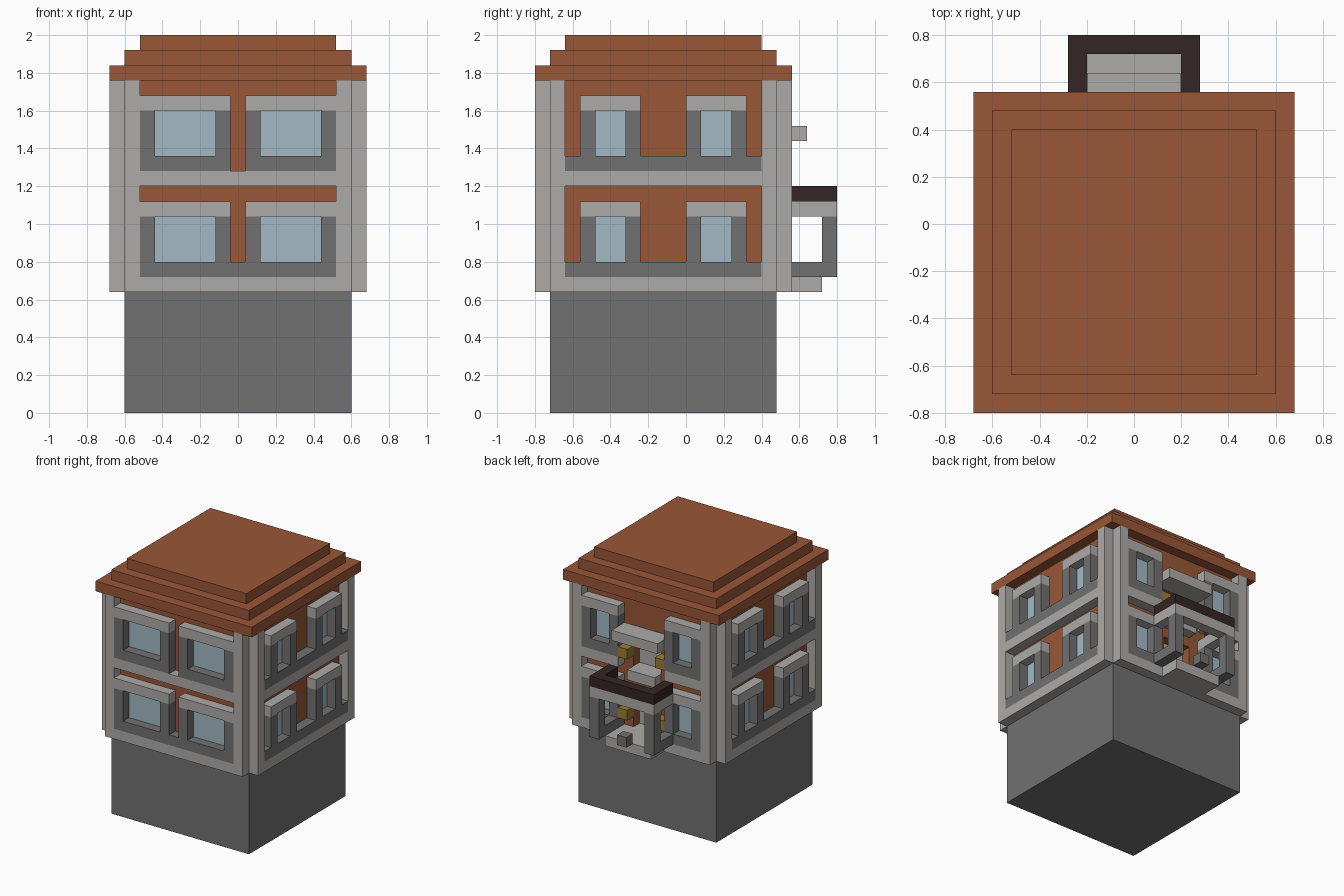
import bpy
import bmesh

if "Cube" in bpy.data.objects:
    bpy.data.objects.remove(bpy.data.objects["Cube"])


def material(name, rgb):
    mat = bpy.data.materials.new(name)
    mat.use_nodes = True
    mat.diffuse_color = (*rgb, 1)
    mat.node_tree.nodes["Principled BSDF"].inputs["Base Color"].default_value = (*rgb, 1)
    return mat


LIGHT = material("light_stone", (0.42, 0.41, 0.40))
DARK = material("dark_stone", (0.165, 0.165, 0.165))
BRICK = material("orange_brick", (0.32, 0.095, 0.038))
GLASS = material("pale_glass", (0.36, 0.49, 0.56))
BROWN = material("dark_wood", (0.036, 0.018, 0.018))
GOLD = material("gold", (0.34, 0.21, 0.03))

U = 0.08                    # block size
HX, Y0, Y1 = 0.6, -0.72, 0.48   # core walls
YC = (Y0 + Y1) / 2


def build(name, mat, boxes):
    """One object made of axis-aligned boxes (x0, x1, y0, y1, z0, z1)."""
    bm = bmesh.new()
    for b in boxes:
        lo, hi = b[0::2], b[1::2]
        verts = bmesh.ops.create_cube(bm, size=1)["verts"]
        for v in verts:
            for i in range(3):
                v.co[i] = max(lo[i], hi[i]) if v.co[i] > 0 else min(lo[i], hi[i])
    mesh = bpy.data.meshes.new(name)
    bm.to_mesh(mesh)
    bm.free()
    mesh.materials.append(mat)
    obj = bpy.data.objects.new(name, mesh)
    bpy.context.collection.objects.link(obj)
    return obj


def on_wall(side, a0, a1, z0, z1, depth=U):
    """Box standing out from one wall, a measured along that wall."""
    if side == "front":
        return (a0, a1, Y0 - depth, Y0, z0, z1)
    if side == "back":
        return (a0, a1, Y1, Y1 + depth, z0, z1)
    s = 1 if side == "left" else -1
    return (s * HX, s * (HX + depth), YC + a0, YC + a1, z0, z1)


def both(a0, a1):
    return ((a0, a1), (-a1, -a0))


# base and stepped roof
build("base", DARK, [(-HX, HX, Y0, Y1, 0, 0.64)])
for i in range(3):
    e = U * (1 - i)
    build(f"roof_step_{i + 1}", BRICK,
          [(-HX - e, HX + e, Y0 - e, Y1 + e, 1.76 + U * i, 1.84 + U * i)])

# brick core with two recessed doorways at the back
DOOR = 0.12
core = [(-HX, HX, Y0, Y1 - U, 0.64, 1.76)]
core += [(a, b, Y1 - U, Y1, 0.64, 1.76) for a, b in both(DOOR, HX)]
core += [(-DOOR, DOOR, Y1 - U, Y1, z0, z1) for z0, z1 in ((1.04, 1.12), (1.44, 1.76))]
build("brick_walls", BRICK, core)
build("doors", LIGHT, [(-DOOR, DOOR, Y1 - U, Y1 - U + 0.006, z0, z1)
                       for z0, z1 in ((0.72, 1.04), (1.2, 1.44))])
build("door_floors", LIGHT, [(-DOOR, DOOR, Y1 - U, Y1, 0.64, 0.72),
                             (-DOOR, DOOR, Y1 - U, Y1 + U, 1.12, 1.2)])

# facades: window frame span along the wall, per side
SPANS = {"front": (0.04, 0.52), "back": (0.2, 0.52),
         "left": (0.12, 0.44), "right": (0.12, 0.44)}
EDGE = 0.52
for side, (inner, outer) in SPANS.items():
    pillars = [on_wall(side, a, b, 0.64, 1.76) for a, b in both(EDGE, HX)]
    build(f"{side}_pillars", LIGHT, pillars)

    bands = [on_wall(side, -EDGE, EDGE, 0.64, 0.72)]
    if side == "back":
        bands += [on_wall(side, a, b, 1.2, 1.28) for a, b in both(0.2, EDGE)]
    else:
        bands.append(on_wall(side, -EDGE, EDGE, 1.2, 1.28))
    build(f"{side}_bands", LIGHT, bands)

    sills, jambs, lintels, panes = [], [], [], []
    for floor, z in enumerate((0.72, 1.28)):
        if side in ("left", "right") or (side == "front" and floor == 0):
            sills.append(on_wall(side, -EDGE, EDGE, z, z + U))
        else:
            sills += [on_wall(side, a, b, z, z + U) for a, b in both(inner, EDGE)]
        for a, b in both(inner, outer):
            jambs += [on_wall(side, a, a + U, z + U, z + 4 * U),
                      on_wall(side, b - U, b, z + U, z + 4 * U)]
            lintels.append(on_wall(side, a, b, z + 4 * U, z + 5 * U))
            panes.append(on_wall(side, a + U, b - U, z + U, z + 4 * U, 0.006))
    build(f"{side}_sills", DARK, sills)
    build(f"{side}_jambs", DARK, jambs)
    build(f"{side}_lintels", LIGHT, lintels)
    build(f"{side}_window_panes", GLASS, panes)

# balcony at the back
B0, B1 = Y1 + U, 0.8
IN, OUT = 0.2, 0.28


def u_rail(z0, z1):
    arms = [(a, b, B0, B1, z0, z1) for a, b in both(IN, OUT)]
    return arms + [(-IN, IN, B1 - U, B1, z0, z1)]


build("balcony_floor", LIGHT, [(-IN, IN, B0, B1 - U, 0.64, 0.72)])
build("balcony_curbs", DARK, [(a, b, B0, B1, 0.72, 0.8) for a, b in both(IN, OUT)])
build("balcony_posts", DARK, [(a, b, B1 - U, B1, 0.8, 1.04) for a, b in both(IN, OUT)])
build("balcony_block", DARK, [(-0.04, 0.04, B1 - U, B1, 0.72, 0.8)])
build("balcony_rail", LIGHT, u_rail(1.04, 1.12))
build("balcony_handrail", BROWN, u_rail(1.12, 1.2))

# canopy and lamps beside the doors
build("door_canopy", LIGHT, [(-IN, IN, Y1, B0 + U, 1.44, 1.52)])
build("door_lamps", GOLD, [(a, b, Y1, B0, z, z + U)
                           for z in (0.8, 1.28) for a, b in both(DOOR, IN)])
